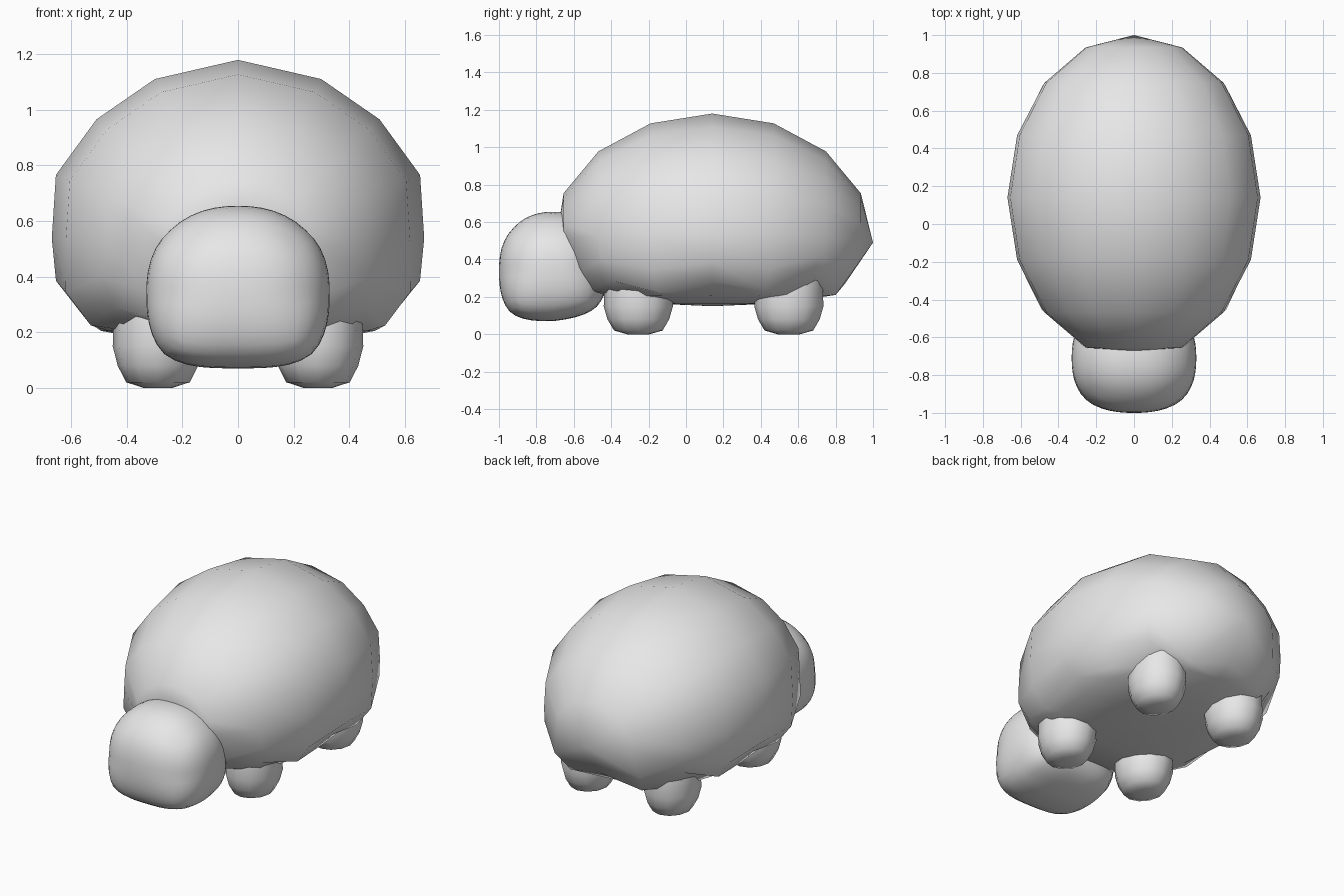
import bpy, bmesh, math
from mathutils import Vector

old = bpy.data.objects.get("Cube")
if old:
    bpy.data.objects.remove(old, do_unlink=True)

grey = bpy.data.materials.new("light_grey")
grey.use_nodes = True
colour = (0.8, 0.8, 0.8, 1)
grey.diffuse_color = colour
grey.node_tree.nodes["Principled BSDF"].inputs["Base Color"].default_value = colour


def finish(bm, name, angle):
    bmesh.ops.recalc_face_normals(bm, faces=bm.faces)
    mesh = bpy.data.meshes.new(name)
    bm.to_mesh(mesh)
    bm.free()
    mesh.materials.append(grey)
    ob = bpy.data.objects.new(name, mesh)
    bpy.context.collection.objects.link(ob)
    bpy.ops.object.select_all(action='DESELECT')
    ob.select_set(True)
    bpy.context.view_layer.objects.active = ob
    bpy.ops.object.shade_smooth_by_angle(angle=math.radians(angle))
    return ob


def bridge(bm, a, b, closed=False):
    n = len(a)
    for i in range(n if closed else n - 1):
        j = (i + 1) % n
        bm.faces.new((a[i], a[j], b[j], b[i]))


# Shell: half arches along y, ending in a scalloped rim
MID_Y, MID_Z = 0.14, 0.49
ARCH = [(0, 1), (.447, .9), (.76, .69), (.978, .4), (1, .07)]
# Crease and rim points for each station, from front to back
CREASE = [(.31, -.56, .34), (.49, -.45, .40), (.62, -.17, .345), (.655, .14, .385),
          (.62, .45, .35), (.49, .72, .42), (.30, .89, .335)]
RIM = [(.25, -.5, .235), (.45, -.41, .29), (.53, -.16, .225), (.56, .14, .285),
       (.53, .43, .23), (.45, .68, .33), (.25, .8, .21)]


def build_shell():
    bm = bmesh.new()
    rows = []
    for k in range(7):
        t = math.radians(22.5 * (k - 3))
        s, y = math.cos(t), MID_Y + 0.86 * math.sin(t)
        half = [(.67 * s * x, y, MID_Z + .69 * s * z) for x, z in ARCH]
        half += [CREASE[k], RIM[k]]
        pts = [(-x, y, z) for x, y, z in reversed(half[1:])] + half
        rows.append([bm.verts.new(p) for p in pts])
    for a, b in zip(rows, rows[1:]):
        bridge(bm, a, b)
    # Closed ends, with a rim point in the middle of each
    ends = []
    for row, tip, low in ((rows[0], (0, -.675, .62), (0, -.52, .30)),
                          (rows[-1], (0, 1, .49), (0, .85, .27))):
        tip, low = bm.verts.new(tip), bm.verts.new(low)
        for u, v in zip(row, row[1:]):
            bm.faces.new((tip, u, v))
        bm.faces.new((tip, row[-1], low))
        bm.faces.new((tip, low, row[0]))
        ends.append(low)
    # Inner lip and shallow belly
    rim = [ends[0]] + [r[-1] for r in rows] + [ends[1]] + [r[0] for r in reversed(rows)]
    last = rim
    for scale, z in ((.88, .205), (.5, .165)):
        ring = [bm.verts.new((v.co.x * scale, MID_Y + (v.co.y - MID_Y) * scale, z)) for v in rim]
        bridge(bm, last, ring, True)
        last = ring
    centre = bm.verts.new((0, MID_Y, .15))
    for i in range(len(last)):
        bm.faces.new((last[i], last[(i + 1) % len(last)], centre))
    return finish(bm, "shell", 50)


# Head: rounded box, squarer towards its underside
def build_head():
    bm = bmesh.new()
    bmesh.ops.create_cube(bm, size=2)
    bmesh.ops.subdivide_edges(bm, edges=bm.edges, cuts=11, use_grid_fill=True)
    for v in bm.verts:
        c = Vector([math.tan(a * math.pi / 4) for a in v.co])
        p = 2.45 - 0.75 * c.z / max(abs(a) for a in c) * (0.3 if c.z > 0 else 1)
        c /= sum(abs(a) ** p for a in c) ** (1 / p)
        z = .335 + c.z * (.32 if c.z > 0 else .265)
        if c.z < 0 and c.y > 0:
            z += .04 * c.y * -c.z
        v.co = (c.x * .33, -.71 + c.y * .29, z)
    return finish(bm, "head", 80)


# Legs: stubby rounded posts
def build_leg(name, x, y):
    bm = bmesh.new()
    last = None
    for r, z in ((.15, .40), (.18, .28), (.185, .15), (.165, .08), (.13, .02), (.06, 0)):
        ring = []
        for i in range(12):
            a = math.tau * i / 12
            ring.append(bm.verts.new((x + .88 * r * math.cos(a), y + r * math.sin(a), z)))
        if last:
            bridge(bm, last, ring, True)
        else:
            bm.faces.new(ring)
        last = ring
    bm.faces.new(last)
    return finish(bm, name, 60)


build_shell()
build_head()
for side, sx in (("left", 1), ("right", -1)):
    build_leg("front_leg_" + side, sx * .288, -.255)
    build_leg("back_leg_" + side, sx * .288, .55)
